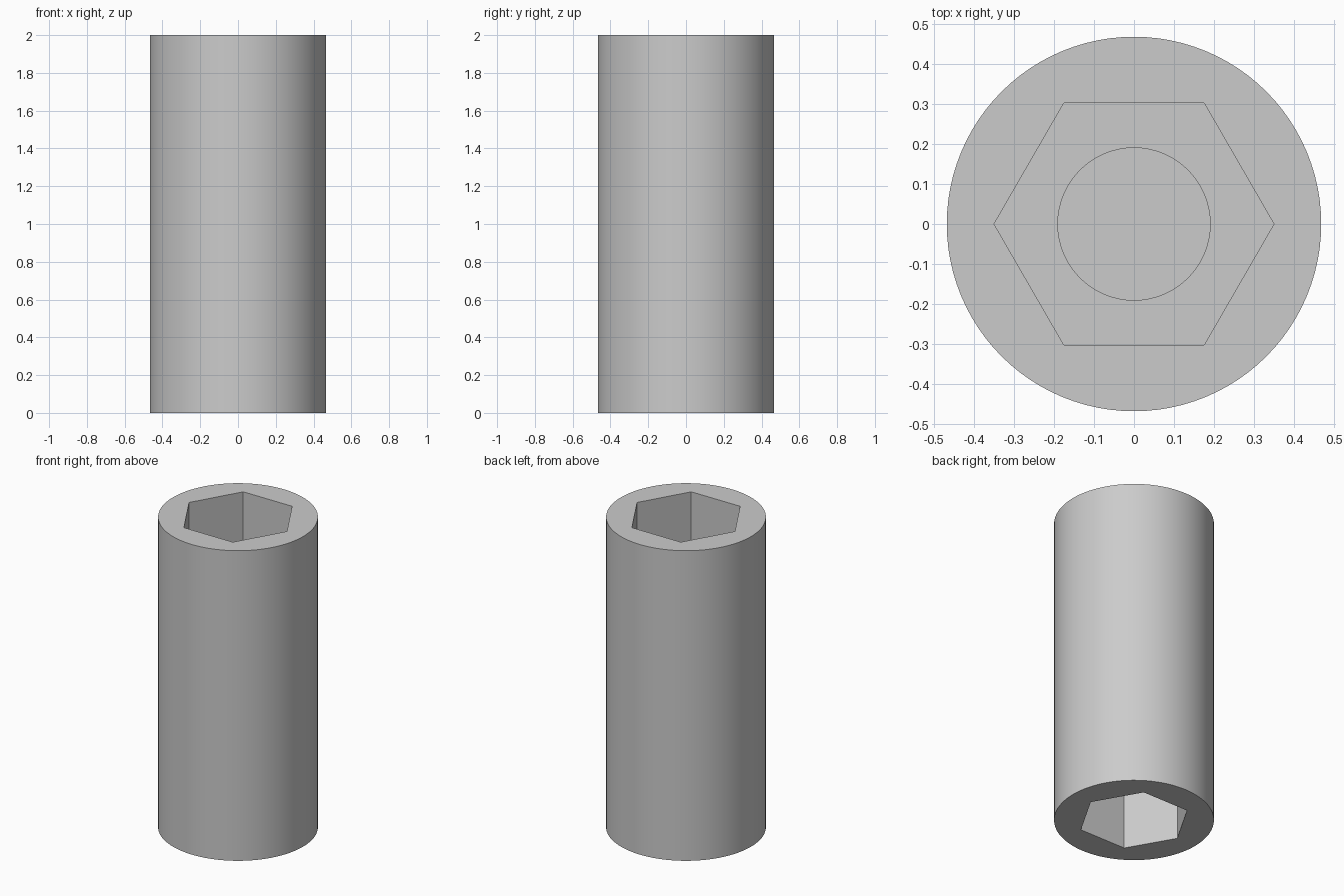
import bpy
import math

if "Cube" in bpy.data.objects:
    bpy.data.objects.remove(bpy.data.objects["Cube"], do_unlink=True)

HEIGHT = 2.0
RADIUS = 0.467

steel = bpy.data.materials.new("grey")
steel.use_nodes = True
steel.diffuse_color = (0.6, 0.6, 0.6, 1)
steel.node_tree.nodes["Principled BSDF"].inputs["Base Color"].default_value = (0.6, 0.6, 0.6, 1)


def prism(name, sides, radius, bottom, top):
    """Upright prism; hexagons are turned so that a corner points along x."""
    turn = math.radians(30) if sides == 6 else 0
    bpy.ops.mesh.primitive_cylinder_add(
        vertices=sides, radius=radius, depth=top - bottom,
        location=(0, 0, (top + bottom) / 2), rotation=(0, 0, turn))
    obj = bpy.context.object
    obj.name = name
    obj.data.materials.append(steel)
    return obj


def cut(body, cutter):
    mod = body.modifiers.new(cutter.name, 'BOOLEAN')
    mod.operation = 'DIFFERENCE'
    mod.solver = 'EXACT'
    mod.object = cutter
    bpy.context.view_layer.objects.active = body
    bpy.ops.object.modifier_apply(modifier=mod.name)
    bpy.data.objects.remove(cutter, do_unlink=True)


# Round outer sleeve
sleeve = prism("socket_sleeve", 96, RADIUS, 0, HEIGHT)

# Upper hexagonal socket with a round recess in its floor
cut(sleeve, prism("upper_hex_cutter", 6, 0.349, 1.1, HEIGHT + 0.1))
cut(sleeve, prism("round_recess_cutter", 64, 0.19, 0.9, 1.2))

# Slightly smaller hexagonal socket in the lower end
cut(sleeve, prism("lower_hex_cutter", 6, 0.33, -0.1, 0.7))

# Smooth round walls, crisp rims and hexagon corners
bpy.ops.object.select_all(action='DESELECT')
sleeve.select_set(True)
bpy.context.view_layer.objects.active = sleeve
bpy.ops.object.shade_smooth_by_angle(angle=math.radians(30))
